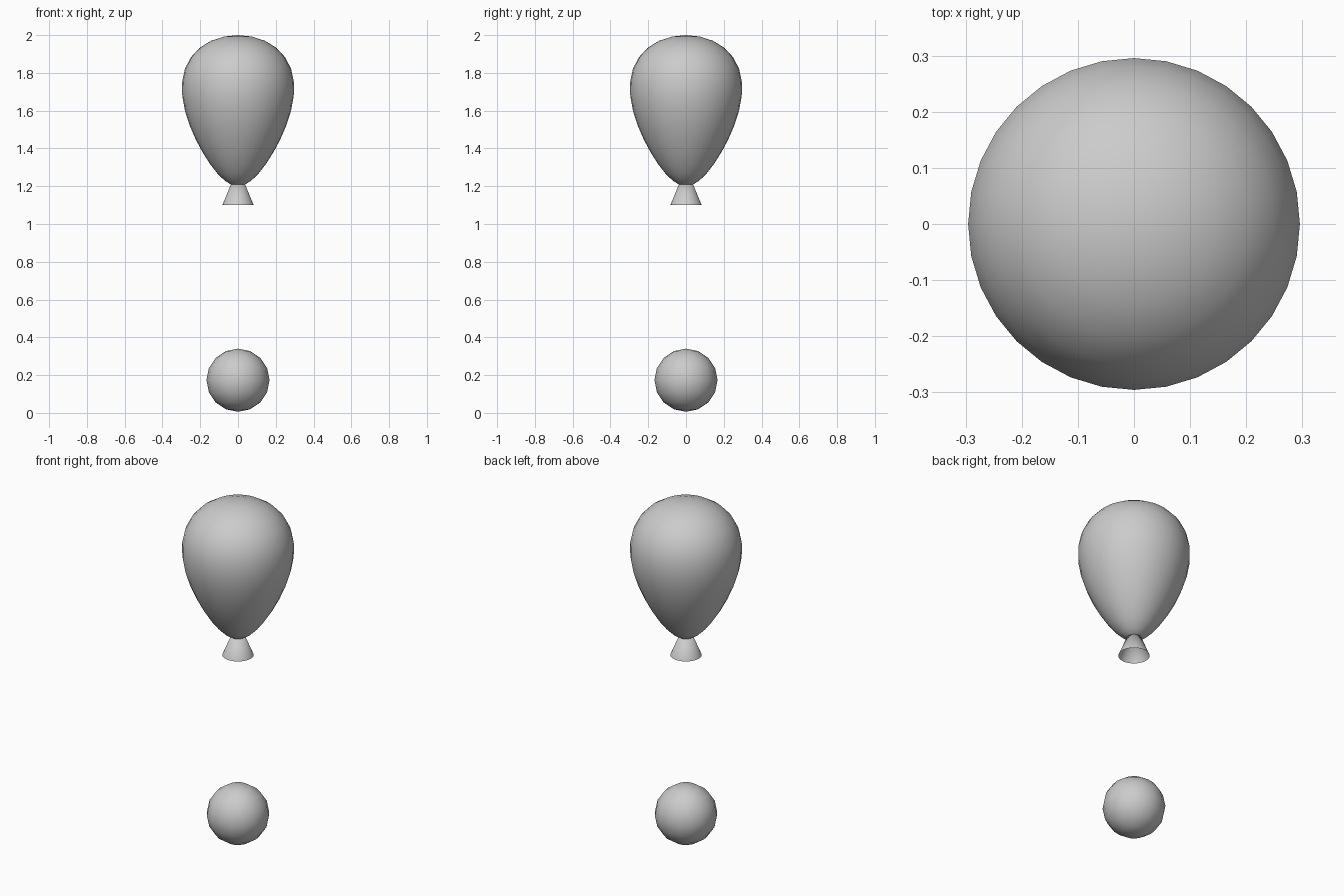
import bpy
import math

if "Cube" in bpy.data.objects:
    bpy.data.objects.remove(bpy.data.objects["Cube"])


def smooth(obj, name):
    obj.name = name
    for p in obj.data.polygons:
        p.use_smooth = True
    return obj


# Balloon: a UV sphere stretched upright and tapered towards the neck
bpy.ops.mesh.primitive_uv_sphere_add(segments=32, ring_count=16, radius=1)
balloon = smooth(bpy.context.object, "balloon")
for v in balloon.data.vertices:
    c = v.co.z
    width = 0.281 + 0.102 * c
    v.co = (v.co.x * width, v.co.y * width, 1.6 + 0.4 * c)

# Flared neck: an open cone whose tip is buried in the balloon
bpy.ops.mesh.primitive_cone_add(vertices=32, radius1=0.083, radius2=0,
                                depth=0.2, end_fill_type='NOTHING',
                                location=(0, 0, 1.2))
smooth(bpy.context.object, "balloon_neck")

# Weight ball hanging below
bpy.ops.mesh.primitive_uv_sphere_add(segments=16, ring_count=8, radius=0.167,
                                     location=(0, 0, 0.173))
smooth(bpy.context.object, "weight_ball")
